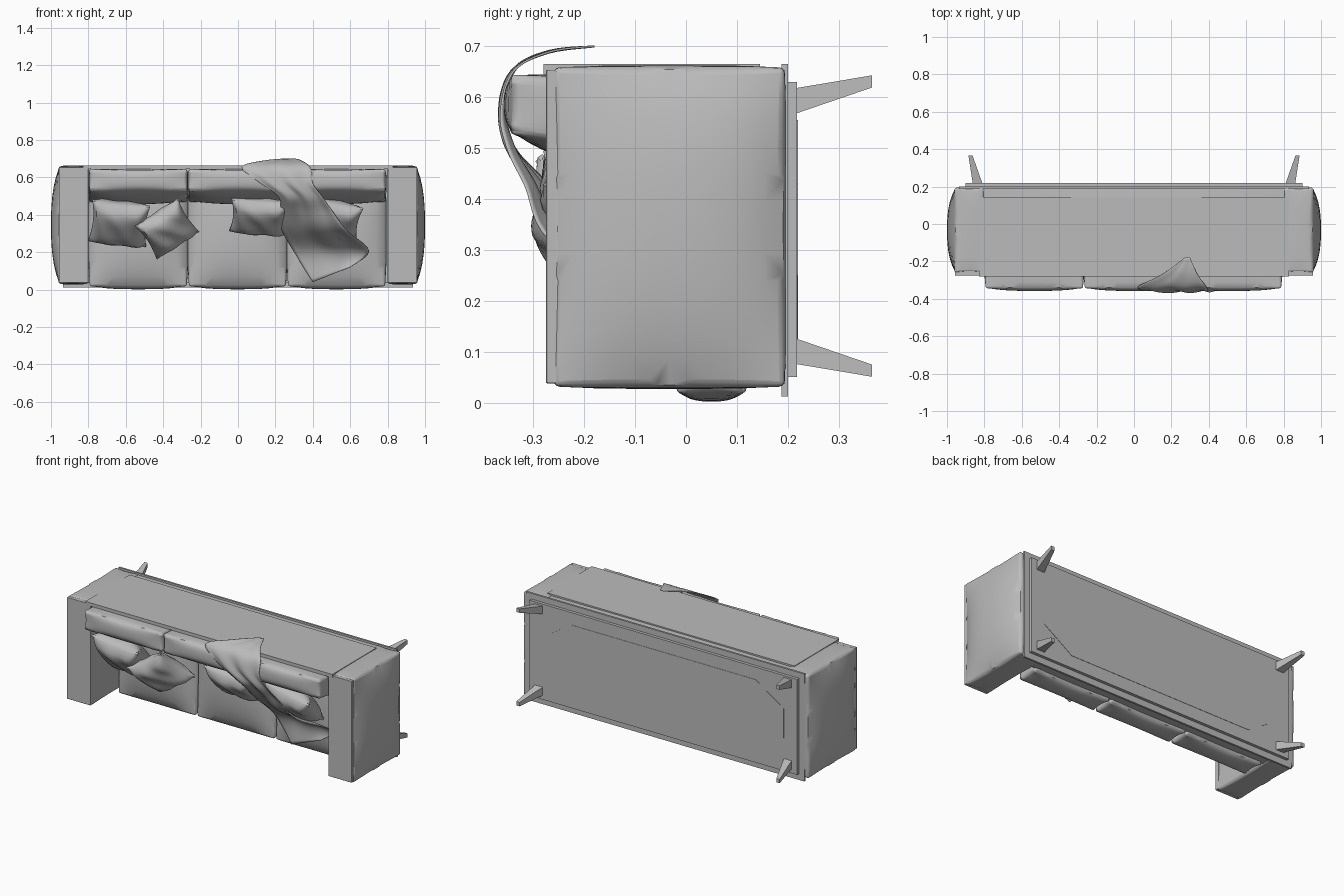
import bpy, bmesh
from math import radians, sin, pi
from mathutils import Vector, Euler

if "Cube" in bpy.data.objects:
    bpy.data.objects.remove(bpy.data.objects["Cube"], do_unlink=True)

grey = bpy.data.materials.new("sofa_grey")
grey.use_nodes = True
COLOR = (0.5, 0.5, 0.5, 1)
grey.diffuse_color = COLOR
grey.node_tree.nodes["Principled BSDF"].inputs["Base Color"].default_value = COLOR


def finish(name, bm, smooth=True, bevel=0):
    """Turn a bmesh into a named, shaded object."""
    bmesh.ops.recalc_face_normals(bm, faces=bm.faces)
    mesh = bpy.data.meshes.new(name)
    bm.to_mesh(mesh)
    bm.free()
    ob = bpy.data.objects.new(name, mesh)
    bpy.context.collection.objects.link(ob)
    mesh.materials.append(grey)
    if smooth:
        bpy.ops.object.select_all(action='DESELECT')
        ob.select_set(True)
        bpy.context.view_layer.objects.active = ob
        bpy.ops.object.shade_smooth_by_angle(angle=radians(40))
    if bevel:
        mod = ob.modifiers.new("soft_edge", 'BEVEL')
        mod.width = bevel
        mod.segments = 3
        mod.limit_method = 'ANGLE'
        mod.angle_limit = radians(50)
    return ob


def unit_cube(cuts=0):
    bm = bmesh.new()
    bmesh.ops.create_cube(bm, size=2)
    if cuts:
        bmesh.ops.subdivide_edges(bm, edges=bm.edges[:], cuts=cuts, use_grid_fill=True)
    return bm


def box(name, x, y, z):
    """Flat box from (min, max) pairs."""
    bm = unit_cube()
    for v in bm.verts:
        v.co = Vector([(a + b) / 2 + c * (b - a) / 2 for c, (a, b) in zip(v.co, (x, y, z))])
    return finish(name, bm, False)


def puffy(name, x, y, z, bulge, slant=0, bevel=0.012, pinch=0):
    """Upholstered box: faces bulge (low, high), edges pinch in, z slants over the height."""
    bm = unit_cube(11)
    for v in bm.verts:
        c = v.co.copy()
        out = []
        for i, (a, b) in enumerate((x, y, z)):
            p, q = abs(c[(i + 1) % 3]), abs(c[(i + 2) % 3])
            push = bulge[i][1 if c[i] > 0 else 0] * (1 - p ** 2.5) * (1 - q ** 2.5)
            push -= pinch * (p ** 8 * (1 - q * q) + q ** 8 * (1 - p * p))
            out.append((a + b) / 2 + c[i] * ((b - a) / 2 + push))
        out[2] += slant * c.y * (1 - c.z) / 2
        v.co = out
    return finish(name, bm, True, bevel)


def pillow(name, loc, size, roll, lean, thick=0.07):
    """Square scatter pillow with pinched corners and soft creases."""
    bm = unit_cube(13)
    turn = Euler((radians(lean), radians(roll), 0)).to_matrix()
    for v in bm.verts:
        u, w, t = v.co
        edge = max(0, (1 - u ** 4) * (1 - w ** 4)) ** 0.6
        crease = 0.006 * sin(7 * u + 4 * w) * edge
        p = Vector((u * size[0] * (1 - 0.09 * (1 - w * w)),
                    w * size[1] * (1 - 0.09 * (1 - u * u)),
                    t * (0.006 + thick * edge) + crease))
        v.co = turn @ p + Vector(loc)
    return finish(name, bm)


FLAT = (0, 0)

# Frame: back panel over an upholstered back, seat base and underside
box("back_panel", (-0.83, 0.83), (-0.28, 0.145), (0.645, 0.665))
puffy("back_upholstery", (-0.83, 0.83), (-0.265, 0.192), (0.6, 0.654), (FLAT, FLAT, (0, 0.008)))
box("seat_base", (-0.81, 0.81), (0.11, 0.19), (0.035, 0.61))
box("bottom_board", (-0.935, 0.935), (0.188, 0.2), (0.012, 0.665))
box("leg_frame", (-0.9, 0.9), (0.2, 0.218), (0.05, 0.63))

# Octagonal fabric sheet below the frame
bm = bmesh.new()
corners = [(0.81, 0.09), (0.62, 0.215)]
ring = corners + [(-a, b) for a, b in reversed(corners)]
ring += [(-a, -b) for a, b in ring]
face = bm.faces.new([bm.verts.new((a, 0.217, 0.34 + b)) for a, b in ring])
top = bmesh.ops.extrude_face_region(bm, geom=[face])["geom"]
bmesh.ops.translate(bm, vec=(0, 0.003, 0),
                    verts=[g for g in top if isinstance(g, bmesh.types.BMVert)])
finish("underside_sheet", bm, False)

# Arms and tapered splayed legs on both sides
for side, label in ((1, "left"), (-1, "right")):
    swell = (0, 0.04) if side > 0 else (0.04, 0)
    puffy(label + "_arm", sorted((side * 0.8, side * 0.96)), (-0.262, 0.196), (0.03, 0.66),
          (swell, FLAT, (0.003, 0.003)), pinch=0.005)
    puffy(label + "_arm_top", sorted((side * 0.8, side * 0.957)), (-0.275, -0.25),
          (0.038, 0.654), (FLAT, FLAT, FLAT), bevel=0.008)
    for end, where in ((1, "back"), (-1, "front")):
        bm = unit_cube()
        for v in bm.verts:
            tip = v.co.y > 0
            cx, hx, cz, hz = (0.874, 0.011, 0.284, 0.012) if tip else (0.836, 0.026, 0.246, 0.025)
            v.co = (side * cx + v.co.x * hx, 0.365 if tip else 0.216,
                    0.347 + end * cz + v.co.z * hz)
        finish(f"{label}_{where}_leg", bm, False)

# Three seat cushions and three back cushions
for i, label in enumerate(("right", "middle", "left")):
    x0 = -0.797 + i * 0.53
    span = (x0 + 0.002, x0 + 0.526)
    puffy(label + "_seat_cushion", span, (-0.02, 0.12), (0.016, 0.6),
          ((0.006, 0.006), (0.04, 0), (0.014, 0)), bevel=0.02, pinch=0.008)
    puffy(label + "_back_cushion", span, (-0.345, -0.01), (0.497, 0.645),
          ((0.006, 0.006), (0.013, 0), (0.03, 0)), slant=-0.03, bevel=0.02, pinch=0.006)

# Scatter pillows
pillow("right_outer_pillow", (-0.635, -0.18, 0.355), (0.155, 0.155), 6, 136)
pillow("right_inner_pillow", (-0.378, -0.2, 0.325), (0.135, 0.135), -33, 130, 0.06)
pillow("middle_pillow", (0.115, -0.18, 0.39), (0.155, 0.13), 4, 140, 0.06)
pillow("left_pillow", (0.5, -0.18, 0.38), (0.155, 0.13), 12, 138, 0.06)

# Throw blanket: a draped strip given by its two long edges
right_edge = [(0.27, -0.18, 0.7), (0.15, -0.27, 0.69), (0.02, -0.34, 0.655), (0.1, -0.361, 0.58),
              (0.21, -0.345, 0.5), (0.23, -0.28, 0.43), (0.23, -0.18, 0.33), (0.3, -0.075, 0.2),
              (0.4, -0.055, 0.04)]
left_edge = [(0.3, -0.18, 0.7), (0.34, -0.27, 0.688), (0.39, -0.34, 0.65), (0.4, -0.361, 0.57),
             (0.45, -0.345, 0.5), (0.5, -0.31, 0.43), (0.58, -0.26, 0.32), (0.7, -0.07, 0.21),
             (0.6, -0.06, 0.12)]


def along(points, t):
    """Smooth point on a path, t in 0..1."""
    f = t * (len(points) - 1)
    i = min(int(f), len(points) - 2)
    f -= i
    a, b, c, d = (Vector(points[max(0, min(len(points) - 1, i + k))]) for k in (-1, 0, 1, 2))
    return b + f * ((c - a) + f * ((2 * a - 5 * b + 4 * c - d) + f * (3 * (b - c) + d - a))) / 2


bm = bmesh.new()
ROWS, COLS = 48, 20
grid = []
for r in range(ROWS + 1):
    t = r / ROWS
    a, b = along(right_edge, t), along(left_edge, t)
    row = []
    for c in range(COLS + 1):
        s = c / COLS
        p = a.lerp(b, s)
        fold = 0.007 * sin(pi * t) * sin(s * 15 + 3 * t)
        p.y += fold * min(1, t * 3)
        p.z += fold * 0.5
        row.append(bm.verts.new(p))
    grid.append(row)
for r in range(ROWS):
    for c in range(COLS):
        bm.faces.new((grid[r][c], grid[r][c + 1], grid[r + 1][c + 1], grid[r + 1][c]))
throw = finish("throw_blanket", bm)
mod = throw.modifiers.new("thickness", 'SOLIDIFY')
mod.thickness = 0.004
mod.offset = 0
